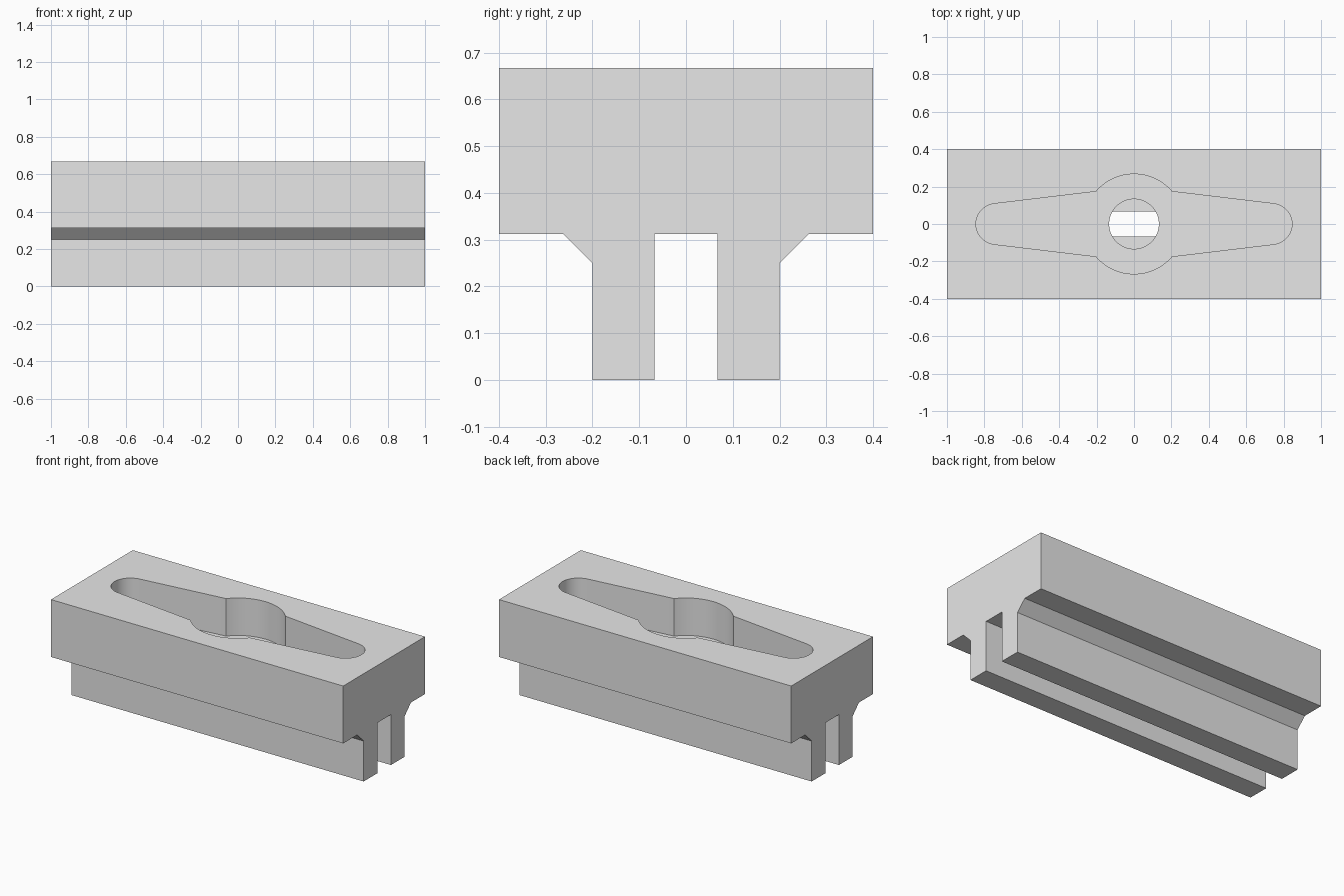
import bpy, bmesh
from math import sin, cos, pi, atan2, asin
from mathutils import Vector

cube = bpy.data.objects.get("Cube")
if cube:
    bpy.data.objects.remove(cube)

LENGTH, TOP, SLOT_TOP, FLOOR = 2.0, 0.667, 0.312, 0.435

steel = bpy.data.materials.new("plain grey")
steel.use_nodes = True
grey = (0.8, 0.8, 0.8, 1)
steel.diffuse_color = grey
steel.node_tree.nodes["Principled BSDF"].inputs["Base Color"].default_value = grey


def prism(name, points, direction):
    """Extrude a closed outline of 3D points along a direction."""
    bm = bmesh.new()
    face = bm.faces.new([bm.verts.new(p) for p in points])
    new = bmesh.ops.extrude_face_region(bm, geom=[face])["geom"]
    verts = [v for v in new if isinstance(v, bmesh.types.BMVert)]
    bmesh.ops.translate(bm, verts=verts, vec=Vector(direction))
    bmesh.ops.recalc_face_normals(bm, faces=bm.faces)
    mesh = bpy.data.meshes.new(name)
    bm.to_mesh(mesh)
    bm.free()
    mesh.materials.append(steel)
    obj = bpy.data.objects.new(name, mesh)
    bpy.context.collection.objects.link(obj)
    return obj


def arc(cx, radius, start, end, steps):
    return [(cx + radius * cos(start + (end - start) * i / steps),
             radius * sin(start + (end - start) * i / steps)) for i in range(steps + 1)]


# Block with two rails: half section mirrored across the middle
half = [(0.067, SLOT_TOP), (0.067, 0), (0.2, 0), (0.2, 0.25),
        (0.262, SLOT_TOP), (0.4, SLOT_TOP), (0.4, TOP)]
section = half + [(-y, z) for y, z in reversed(half)]
block = prism("slotted_block", [(-LENGTH / 2, y, z) for y, z in section], (LENGTH, 0, 0))

# Recess outline: tapered rounded ends joined to a round middle
end_x, end_r, mid_r = 0.736, 0.109, 0.267
join = atan2(0.174, 0.203)
taper = asin((0.174 - end_r) / (end_x - 0.203))
tip = arc(end_x, end_r, -pi / 2 + taper, pi / 2 - taper, 32)
bulge = arc(0, mid_r, join, pi - join, 32)
upper = tip + bulge
outline = upper + [(-x, -y) for x, y in upper]
recess = prism("recess_cutter", [(x, y, FLOOR) for x, y in outline], (0, 0, 0.5))

# Bolt hole from the recess floor down to the slot
circle = arc(0, 0.133, 0, 2 * pi, 64)[:-1]
hole = prism("hole_cutter", [(x, y, SLOT_TOP - 0.001) for x, y in circle], (0, 0, 0.3))

for cutter in (recess, hole):
    mod = block.modifiers.new(cutter.name, 'BOOLEAN')
    mod.operation = 'DIFFERENCE'
    mod.solver = 'EXACT'
    mod.object = cutter
    cutter.hide_render = True

# Apply the cuts, remove the cutters and shade the curved walls smooth
bpy.ops.object.select_all(action='DESELECT')
bpy.context.view_layer.objects.active = block
block.select_set(True)
for mod in list(block.modifiers):
    bpy.ops.object.modifier_apply(modifier=mod.name)
for cutter in (recess, hole):
    bpy.data.objects.remove(cutter)
bpy.ops.object.shade_smooth_by_angle(angle=0.5)
